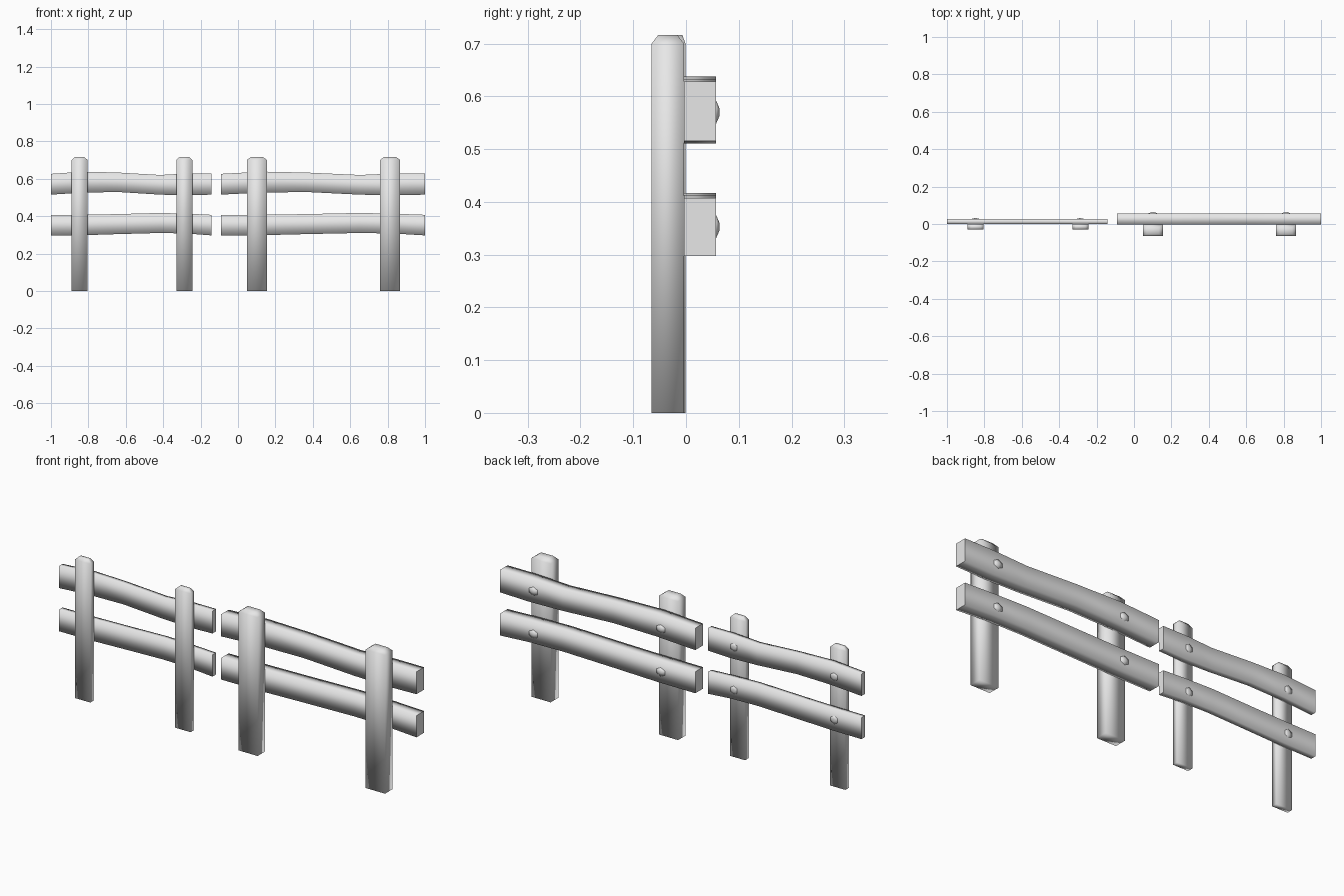
import bpy, bmesh, math

if "Cube" in bpy.data.objects:
    bpy.data.objects.remove(bpy.data.objects["Cube"], do_unlink=True)

grey = bpy.data.materials.new("plain_grey")
grey.use_nodes = True
grey.diffuse_color = (0.8, 0.8, 0.8, 1)
grey.node_tree.nodes["Principled BSDF"].inputs["Base Color"].default_value = (0.8, 0.8, 0.8, 1)


def loft(name, rings, flat_caps=False):
    """Skin a list of closed rings and cap both ends."""
    bm = bmesh.new()
    loops = [[bm.verts.new(p) for p in ring] for ring in rings]
    for a, b in zip(loops, loops[1:]):
        for i in range(len(a)):
            j = (i + 1) % len(a)
            bm.faces.new((a[i], a[j], b[j], b[i]))
    caps = [bm.faces.new(loops[0]), bm.faces.new(loops[-1])]
    for f in bm.faces:
        f.smooth = True
    if flat_caps:
        for f in caps:
            f.smooth = False
    bmesh.ops.recalc_face_normals(bm, faces=bm.faces)
    mesh = bpy.data.meshes.new(name)
    bm.to_mesh(mesh)
    bm.free()
    mesh.materials.append(grey)
    obj = bpy.data.objects.new(name, mesh)
    bpy.context.collection.objects.link(obj)
    return obj


def post(name, x, half, y0, y1):
    """Square post with a chamfered top."""
    def ring(z, ix, iy):
        return [(x - half + ix, y0 + iy, z), (x + half - ix, y0 + iy, z),
                (x + half - ix, y1 - iy, z), (x - half + ix, y1 - iy, z)]
    cut = (y1 - y0) * 0.2
    loft(name, [ring(0, 0, 0), ring(0.70, 0, 0), ring(0.716, half * 0.4, cut)])


def rail(name, x0, x1, y0, y1, wave):
    """Plank whose lower and upper edges follow a gentle wave."""
    rings = []
    for t, lo, hi in wave:
        x = x0 + (x1 - x0) * t
        rings.append([(x, y0, lo), (x, y1, lo), (x, y1, hi), (x, y0, hi)])
    loft(name, rings, flat_caps=True)


def peg(name, x, y, z, width, height):
    """Low six-sided peg head on the back of a rail."""
    def ring(s, yy):
        return [(x + width * s * math.sin(k * math.pi / 3), yy,
                 z + 0.022 * s * math.cos(k * math.pi / 3)) for k in range(6)]
    loft(name, [ring(1, y - 0.003), ring(1, y), ring(0.3, y + height)])


# Rail waves: fraction along, lower edge, upper edge
upper_wave = [(0, 0.515, 0.626), (0.2, 0.526, 0.638), (0.42, 0.529, 0.633),
              (0.68, 0.515, 0.62), (0.85, 0.511, 0.628), (1, 0.515, 0.628)]
lower_wave = [(0, 0.297, 0.406), (0.2, 0.298, 0.407), (0.42, 0.304, 0.411),
              (0.68, 0.31, 0.417), (0.85, 0.307, 0.413), (1, 0.297, 0.407)]

# Fence sections: name, x range, post centres, post half width, post front, joint, rail back
sections = [
    ("right", -1.0, -0.142, (-0.847, -0.287), 0.043, -0.03, -0.001, 0.028),
    ("left", -0.092, 1.0, (0.101, 0.813), 0.054, -0.065, -0.004, 0.057),
]
for side, x0, x1, centres, half, front, joint, back in sections:
    rail(side + "_upper_rail", x0, x1, joint, back, upper_wave)
    rail(side + "_lower_rail", x0, x1, joint, back, lower_wave)
    for n, cx in enumerate(centres):
        place = side + ("_outer", "_inner")[n if side == "right" else 1 - n]
        post(place + "_post", cx, half, front, joint)
        for level, z in (("upper", 0.57), ("lower", 0.353)):
            peg(place + "_" + level + "_peg", cx, back, z, half * 0.5, (back - joint) * 0.11)
